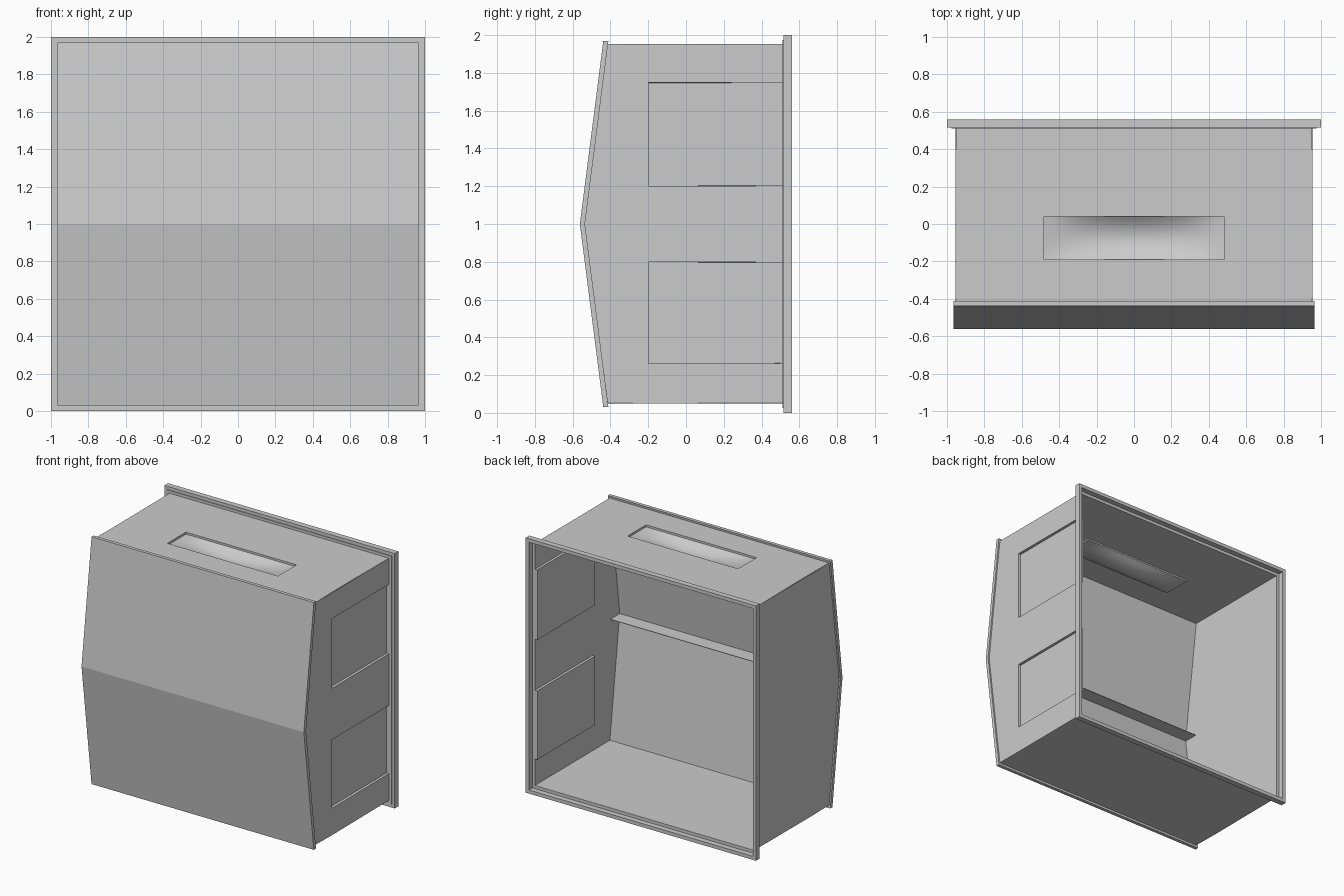
import bpy, bmesh, math
from mathutils import Vector

if "Cube" in bpy.data.objects:
    bpy.data.objects.remove(bpy.data.objects["Cube"], do_unlink=True)

grey = bpy.data.materials.new("plain grey")
grey.use_nodes = True
grey.diffuse_color = (0.6, 0.6, 0.6, 1)
grey.node_tree.nodes["Principled BSDF"].inputs["Base Color"].default_value = (0.6, 0.6, 0.6, 1)

W, LOW, HIGH, BACK = 0.95, 0.05, 1.95, 0.515   # shell half width, floor, roof, rear edge


def front_y(z):
    # inner face of the folded front panel
    return -0.535 + 0.128 * abs(z - 1)


def finish(name, bm):
    mesh = bpy.data.meshes.new(name)
    bm.to_mesh(mesh)
    bm.free()
    obj = bpy.data.objects.new(name, mesh)
    bpy.context.collection.objects.link(obj)
    mesh.materials.append(grey)
    return obj


def quad(bm, *points):
    return bm.faces.new([bm.verts.new(p) for p in points])


def box(bm, lo, hi):
    verts = bmesh.ops.create_cube(bm, size=1)["verts"]
    for v in verts:
        v.co = Vector([(a + b) / 2 + c * (b - a) for a, b, c in zip(lo, hi, v.co)])


def ring(name, inner, outer, y0, y1):
    # square frame standing around the rear opening
    bm = bmesh.new()
    for s in (-1, 1):
        a, b = sorted((s * inner, s * outer))
        box(bm, (a, y0, 1 - outer), (b, y1, 1 + outer))
        box(bm, (-inner, y0, 1 + a), (inner, y1, 1 + b))
    return finish(name, bm)


# Sheet shell: two sides, floor and roof
bm = bmesh.new()
rows = [LOW, 0.26, 0.8, 1, 1.2, 1.75, HIGH]
RECESS, DEPTH = -0.2, 0.02
for side in (-1, 1):
    for i, (a, b) in enumerate(zip(rows, rows[1:])):
        x = side * W
        quad(bm, (x, front_y(a), a), (x, RECESS, a), (x, RECESS, b), (x, front_y(b), b))
        if side > 0 and i in (1, 4):
            # shallow pocket pressed into the left wall
            p = x - DEPTH
            quad(bm, (p, RECESS, a), (p, BACK, a), (p, BACK, b), (p, RECESS, b))
            quad(bm, (x, RECESS, a), (p, RECESS, a), (p, RECESS, b), (x, RECESS, b))
            for z in (a, b):
                quad(bm, (x, RECESS, z), (x, BACK, z), (p, BACK, z), (p, RECESS, z))
        else:
            quad(bm, (x, RECESS, a), (x, BACK, a), (x, BACK, b), (x, RECESS, b))
f = front_y(LOW)
quad(bm, (-W, f, LOW), (W, f, LOW), (W, BACK, LOW), (-W, BACK, LOW))

# Roof around the grip opening
gx, gy = 0.48, (-0.19, 0.04)
xs, ys = (-W, -gx, gx, W), (f, *gy, BACK)
for i in range(3):
    for j in range(3):
        if (i, j) != (1, 1):
            quad(bm, (xs[i], ys[j], HIGH), (xs[i + 1], ys[j], HIGH),
                 (xs[i + 1], ys[j + 1], HIGH), (xs[i], ys[j + 1], HIGH))
bmesh.ops.remove_doubles(bm, verts=bm.verts, dist=0.0005)
bmesh.ops.recalc_face_normals(bm, faces=bm.faces)
bm.faces.ensure_lookup_table()
floor = min(bm.faces, key=lambda q: q.calc_center_median().z)
if floor.normal.z > 0:
    bmesh.ops.reverse_faces(bm, faces=bm.faces)
shell = finish("shell", bm)
thick = shell.modifiers.new("sheet", 'SOLIDIFY')
thick.thickness, thick.offset = 0.004, -1

# Dished hand grip below the roof opening
bm = bmesh.new()
bmesh.ops.create_grid(bm, x_segments=20, y_segments=12, size=1)
for v in bm.verts:
    u, w = v.co.x, v.co.y
    drop = 0.012 + 0.05 * (1 - u * u) * (1 - w * w)
    v.co = (u * gx, (gy[0] + gy[1]) / 2 + w * (gy[1] - gy[0]) / 2, HIGH - drop)
border = [e for e in bm.edges if e.is_boundary]
lip = bmesh.ops.extrude_edge_only(bm, edges=border)["geom"]
for v in lip:
    if isinstance(v, bmesh.types.BMVert):
        v.co.z = HIGH
grip = finish("hand_grip", bm)
bpy.ops.object.select_all(action='DESELECT')
grip.select_set(True)
bpy.context.view_layer.objects.active = grip
bpy.ops.object.shade_smooth_by_angle(angle=math.radians(30))

# Folded front panel
bm = bmesh.new()
inner = [(front_y(z), z) for z in (0.03, 1, 1.97)]
outline = inner + [(y - 0.027, z) for y, z in reversed(inner)]
face = quad(bm, *[(-0.965, y, z) for y, z in outline])
made = bmesh.ops.extrude_face_region(bm, geom=[face])["geom"]
bmesh.ops.translate(bm, vec=(1.93, 0, 0),
                    verts=[v for v in made if isinstance(v, bmesh.types.BMVert)])
bmesh.ops.recalc_face_normals(bm, faces=bm.faces)
finish("front_panel", bm)

# Thin stiffening shelf behind the fold
bm = bmesh.new()
box(bm, (-W, -0.54, 0.996), (W, -0.42, 1.0))
finish("inner_rib", bm)

# Rear flange: thin ledge, raised rim, and tabs closing the pockets
ring("rear_ledge", 0.948, 0.975, 0.51, 0.517)
ring("rear_rim", 0.972, 1.0, 0.515, 0.56)
bm = bmesh.new()
for a, b in ((0.26, 0.8), (1.2, 1.75)):
    box(bm, (W - DEPTH - 0.004, 0.511, a), (W, 0.516, b))
finish("pocket_tabs", bm)
